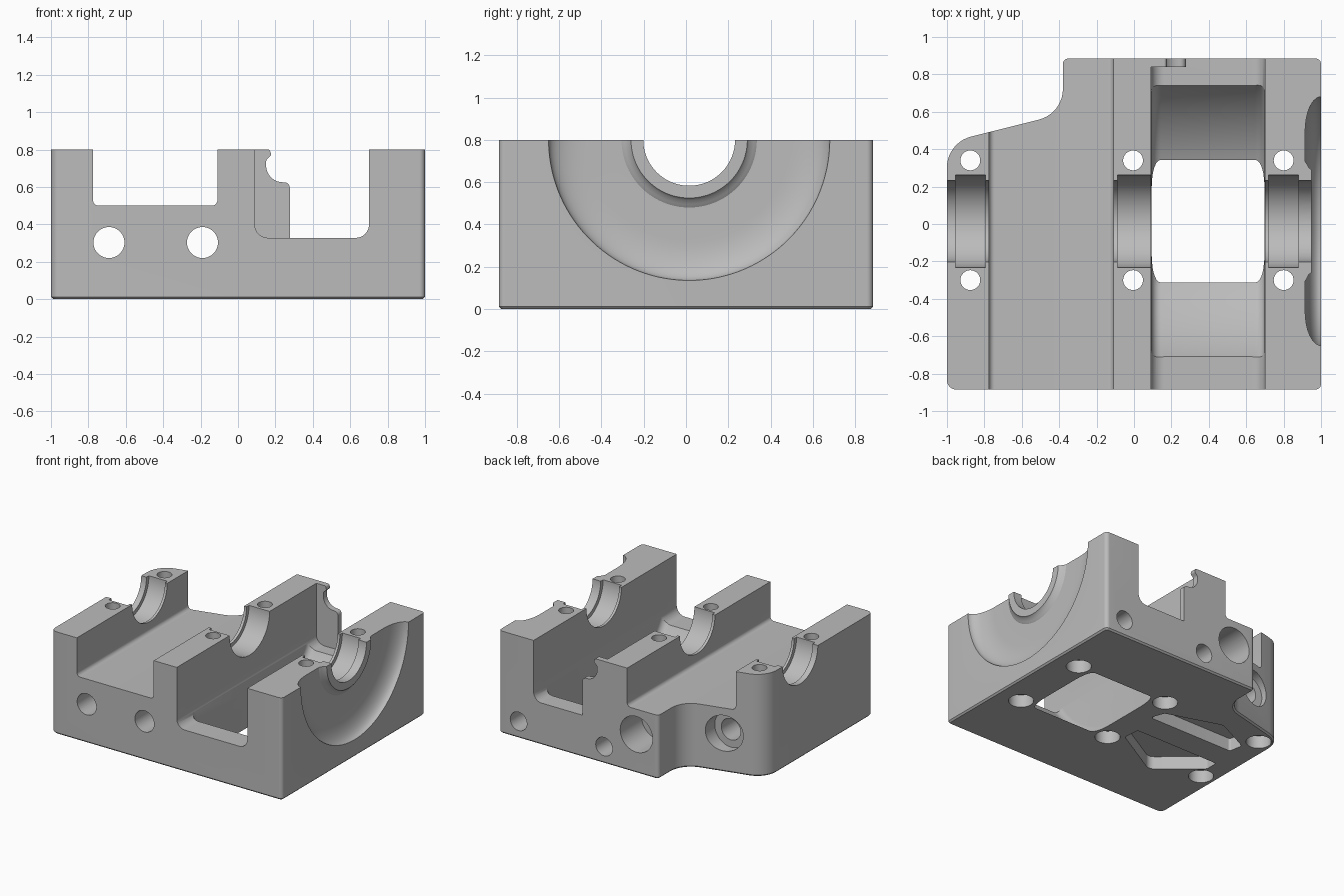
import bpy, bmesh, math
from mathutils import Vector

if "Cube" in bpy.data.objects:
    bpy.data.objects.remove(bpy.data.objects["Cube"])

CY, CZ = 0.015, 0.8   # centre of the main bore, which runs along x


def make(name, verts, faces):
    me = bpy.data.meshes.new(name)
    me.from_pydata(verts, [], faces)
    bm = bmesh.new()
    bm.from_mesh(me)
    bmesh.ops.recalc_face_normals(bm, faces=bm.faces)
    bm.to_mesh(me)
    bm.free()
    ob = bpy.data.objects.new(name, me)
    bpy.context.collection.objects.link(ob)
    return ob


def rounded(pts, n=10):
    """Outline from (a, b, radius) corners."""
    out = []
    for i, (a, b, r) in enumerate(pts):
        p = Vector((a, b))
        if r == 0:
            out.append(p)
            continue
        u = (Vector(pts[i - 1][:2]) - p).normalized()
        v = (Vector(pts[(i + 1) % len(pts)][:2]) - p).normalized()
        half = u.angle(v) / 2
        c = p + (u + v).normalized() * (r / math.sin(half))
        s, e = p + u * (r / math.tan(half)) - c, p + v * (r / math.tan(half)) - c
        sweep = s.angle(e)
        for k in range(n + 1):
            t = k / n
            out.append(c + (s * math.sin((1 - t) * sweep) + e * math.sin(t * sweep)) / math.sin(sweep))
    return out


def prism(name, outline, axis, lo, hi):
    """Extrude an (x, z) outline along Y or an (x, y) outline along Z."""
    n = len(outline)
    put = (lambda p, h: (p[0], h, p[1])) if axis == 'Y' else (lambda p, h: (p[0], p[1], h))
    verts = [put(p, h) for h in (lo, hi) for p in outline]
    faces = [(i, (i + 1) % n, n + (i + 1) % n, n + i) for i in range(n)]
    return make(name, verts, faces + [tuple(range(n)), tuple(range(n, 2 * n))])


def circle(a, b, r, n=48):
    return [(a + r * math.cos(2 * math.pi * k / n), b + r * math.sin(2 * math.pi * k / n)) for k in range(n)]


def lathe(name, profile, n=128):
    """Revolve (x, radius) points about the bore axis."""
    verts = [(x, CY + r * math.cos(2 * math.pi * (k + .5) / n), CZ + r * math.sin(2 * math.pi * (k + .5) / n))
             for x, r in profile for k in range(n)]
    faces = [(j * n + k, j * n + (k + 1) % n, (j + 1) * n + (k + 1) % n, (j + 1) * n + k)
             for j in range(len(profile) - 1) for k in range(n)]
    last = (len(profile) - 1) * n
    return make(name, verts, faces + [tuple(range(n)), tuple(range(last, last + n))])


# main block with stepped back-left corner and chamfered base
body = prism("bearing_block", rounded([
    (-1, -0.885, 0.05), (1, -0.885, 0.03), (1, 0.885, 0.03), (-0.38, 0.885, 0.03),
    (-0.38, 0.59, 0.17), (-1, 0.435, 0.17)]), 'Z', 0, 0.8)
bm = bmesh.new()
bm.from_mesh(body.data)
rim = [e for e in bm.edges if all(v.co.z < 0.001 for v in e.verts)]
bmesh.ops.bevel(bm, geom=rim, offset=0.012, segments=1, affect='EDGES')
bm.to_mesh(body.data)
bm.free()

cutters = []
cut = cutters.append

# two cross channels
cut(prism("wide_channel", rounded([(-0.775, 0.5, 0.03), (-0.11, 0.5, 0.03), (-0.11, 1, 0), (-0.775, 1, 0)]), 'Y', -1.1, 1.1))
cut(prism("deep_channel", rounded([(0.09, 0.328, 0.07), (0.70, 0.328, 0.07), (0.70, 1, 0), (0.09, 1, 0)]), 'Y', -1.1, 1.1))

# round clearance in the deep channel that breaks through the base
b, R, prof = 0.05, 0.865, []
for k in range(7):
    t = k / 6 * math.pi / 2
    prof.append((0.094 + b - b * math.cos(t), R - b + b * math.sin(t)))
cut(lathe("round_clearance", prof + [(0.792 - x, r) for x, r in reversed(prof)]))

# main bore with bearing seats
cut(lathe("main_bore", [
    (-1.1, .217), (-.955, .217), (-.955, .247), (-.795, .247), (-.795, .217), (-.088, .217),
    (-.088, .247), (.15, .247), (.15, .217), (.72, .217), (.72, .247), (.88, .247), (.88, .217), (1.1, .217)]))

# dished recess around the hub on the right side
dish = [(0.915 + 0.085 * (1 - math.cos(t)), 0.48 + 0.185 * math.sin(t))
        for t in [k / 10 * math.pi / 2 for k in range(11)]]
cut(lathe("side_dish", [(0.95, 0.1), (0.95, 0.275), (0.935, 0.285), (0.925, 0.305), (0.915, 0.32)]
          + dish + [(1.1, 0.665)]))

# vertical bolt holes, counterbored from below
for x in (-0.875, -0.005, 0.80):
    for y in (-0.30, 0.34):
        cut(prism("bolt_hole", circle(x, y, 0.053), 'Z', -0.1, 1))
        cut(prism("bolt_counterbore", circle(x, y, 0.09), 'Z', -0.1, 0.1))

# long holes front to back, wider at the rear
for x, y in ((-0.69, 0.43), (-0.19, 0.62)):
    cut(prism("long_hole", circle(x, 0.303, 0.083), 'Y', -1.1, 1.1))
    cut(prism("rear_counterbore", circle(x, 0.303, 0.14), 'Y', y, 1.1))

# small blind holes at the rear
for x in (0.09, 0.83):
    cut(prism("blind_hole", circle(x, 0.132, 0.072), 'Y', 0.65, 1.1))

# triangular pockets under the wide channel
cut(prism("rear_pocket", rounded([(-.06, .11, .02), (-.10, .22, .03), (-.53, .36, .06), (-.82, .22, .03), (-.80, .11, .02)]), 'Z', -.1, .1))
cut(prism("front_pocket", rounded([(-.11, -.09, .02), (-.84, -.09, .02), (-.84, -.19, .03), (-.52, -.46, .06), (-.10, -.22, .03)]), 'Z', -.1, .1))

# thin scalloped tab closing part of the deep channel at the back
tab = prism("back_tab", rounded([
    (0.05, 0.30, 0), (0.277, 0.30, 0), (0.277, 0.625, 0.03), (0.15, 0.625, 0.09),
    (0.15, 0.745, 0.03), (0.178, 0.77, 0.012), (0.17, 0.8, 0.012), (0.05, 0.8, 0)], 8), 'Y', 0.84, 0.885)

# apply all operations and drop the helpers
for c, op in [(c, 'DIFFERENCE') for c in cutters] + [(tab, 'UNION')]:
    m = body.modifiers.new(c.name, 'BOOLEAN')
    m.object, m.operation, m.solver = c, op, 'EXACT'
    c.hide_render = True
dg = bpy.context.evaluated_depsgraph_get()
mesh = bpy.data.meshes.new_from_object(body.evaluated_get(dg))
body.modifiers.clear()
body.data = mesh
for c in cutters + [tab]:
    bpy.data.objects.remove(c)

grey = bpy.data.materials.new("machined grey")
grey.diffuse_color = (0.5, 0.5, 0.5, 1)
grey.use_nodes = True
grey.node_tree.nodes["Principled BSDF"].inputs["Base Color"].default_value = grey.diffuse_color
mesh.materials.clear()
mesh.materials.append(grey)
bpy.context.view_layer.objects.active = body
body.select_set(True)
bpy.ops.object.shade_smooth_by_angle(angle=math.radians(30))
